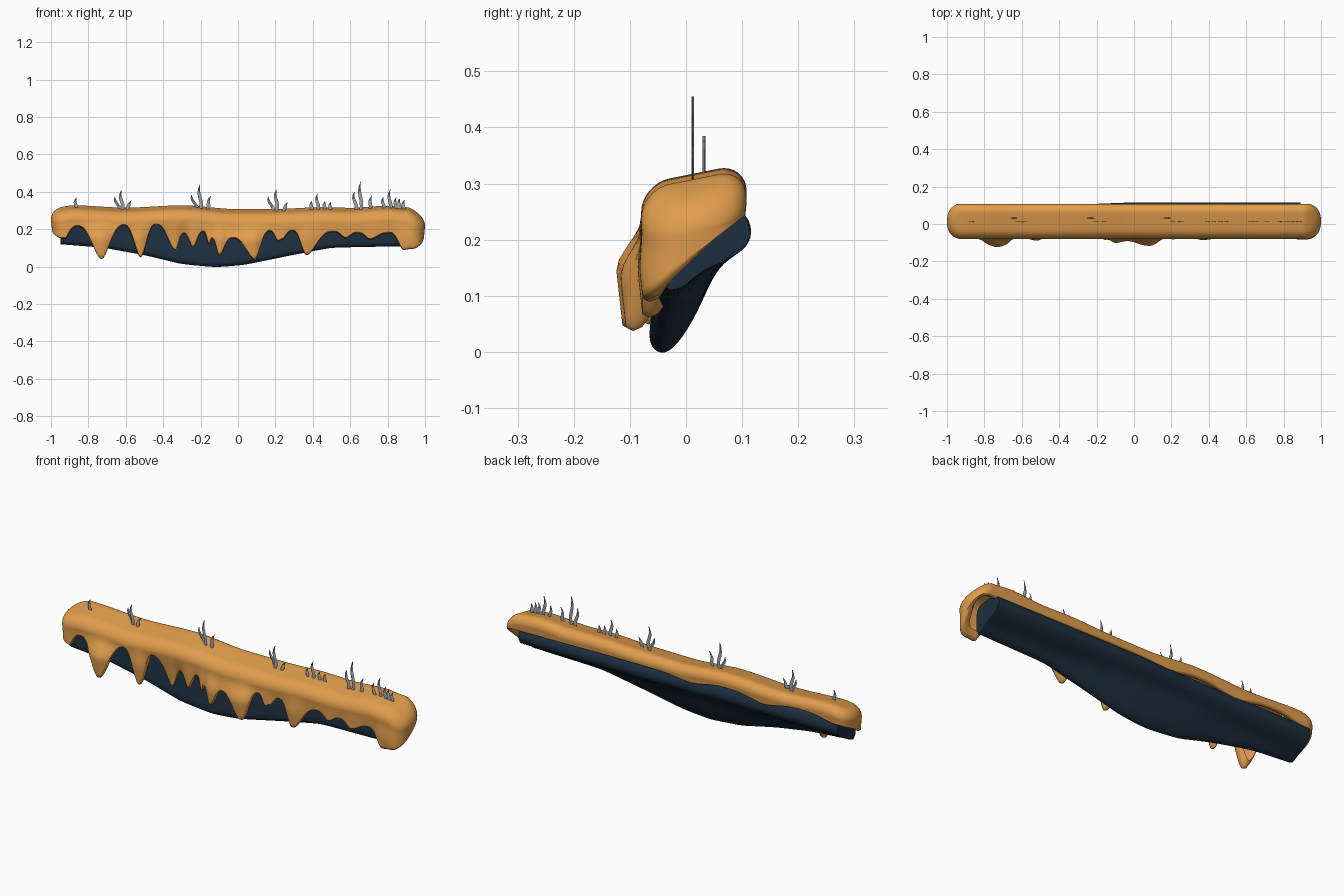
import bpy, bmesh, math

if "Cube" in bpy.data.objects:
    bpy.data.objects.remove(bpy.data.objects["Cube"])

def material(name, rgb):
    m = bpy.data.materials.new(name)
    m.diffuse_color = (*rgb, 1)
    m.use_nodes = True
    m.node_tree.nodes["Principled BSDF"].inputs["Base Color"].default_value = m.diffuse_color
    return m

ORANGE = material("amber cover", (0.76, 0.34, 0.075))
NAVY = material("navy rock", (0.0125, 0.028, 0.050))
SLATE = material("grey grass", (0.36, 0.39, 0.42))

def finish(bm, name, mat, smooth=True, angle=50):
    bmesh.ops.recalc_face_normals(bm, faces=bm.faces)
    me = bpy.data.meshes.new(name)
    bm.to_mesh(me)
    bm.free()
    me.materials.append(mat)
    ob = bpy.data.objects.new(name, me)
    bpy.context.collection.objects.link(ob)
    if smooth:
        bpy.context.view_layer.objects.active = ob
        ob.select_set(True)
        bpy.ops.object.shade_smooth_by_angle(angle=math.radians(angle))
        ob.select_set(False)
    return ob

def ease(keys, x, drip=False):
    """Smooth interpolation through (x, z) keys; drip=True makes wide arches and narrow tips."""
    if x <= keys[0][0]:
        return keys[0][1]
    for (x0, z0), (x1, z1) in zip(keys, keys[1:]):
        if x <= x1:
            t = (x - x0) / (x1 - x0)
            if drip and z1 < z0:
                t = t ** 1.35
            elif drip:
                t = 1 - (1 - t) ** 1.35
            return z0 + (z1 - z0) * t * t * (3 - 2 * t)
    return keys[-1][1]

# Lower edge of the cover: alternating arches and drip tips
FRONT = [(-.945, .12), (-.86, .215), (-.73, .042), (-.61, .22), (-.52, .05), (-.44, .225),
         (-.335, .088), (-.29, .178), (-.24, .105), (-.185, .187), (-.155, .12), (-.14, .15),
         (-.10, .06), (-.03, .152), (.09, .038), (.17, .19), (.215, .135), (.235, .145),
         (.29, .192), (.365, .062), (.51, .187), (.575, .152), (.64, .18), (.705, .145),
         (.81, .18), (.885, .09), (.93, .095)]
BACK = [(-.93, .24), (-.75, .265), (-.52, .235), (-.32, .262), (-.1, .235), (.1, .25), (.93, .24)]
TOP = [(-1, .31), (-.88, .325), (-.6, .313), (-.3, .325), (0, .305), (.2, .306), (.45, .315),
       (.6, .312), (.8, .323), (.9, .315), (1, .275)]
# Outward swelling of the front: (x, amount, width)
SWELL = [(-.73, .036, .12), (-.1, .012, .06), (.06, .03, .11), (-.33, -.015, .07)]

YC, HALF, SPINE, R = .014, .094, .92, .05

# Outline walked around: front, right end, back, left end
N, K = 340, 28
outline = [(-SPINE + 2 * SPINE * i / N, -1.0) for i in range(N)]
def cap(sign, a0):
    pts = []
    for i in range(K):
        a = a0 + math.pi * i / K
        c, s = math.cos(a), math.sin(a)
        pts.append((sign * (SPINE + .08 * abs(c) ** .88), math.copysign(abs(s) ** .88, s)))
    return pts
outline += cap(1, -math.pi / 2)
outline += [(SPINE - 2 * SPINE * i / N, 1.0) for i in range(N)]
outline += cap(-1, math.pi / 2)

def column(px, s):
    """One strip of the cover from inner lip, over the edge and shoulder, to the spine."""
    cx = max(-SPINE, min(SPINE, px))
    end = abs(px) > SPINE
    u = (s + 1) / 2
    if end:
        side = ease(FRONT, math.copysign(SPINE, px), True)
        edge = side + (.24 - side) * u
    else:
        edge = ease(FRONT, px, True) if s < 0 else ease(BACK, px, True)
    swell = sum(a * math.exp(-((px - c) / w) ** 2) for c, a, w in SWELL) if s < 0 else 0
    if s < 0:
        swell += .12 * max(0, .2 - edge) * (-s)      # each drip is a little fuller

    def point(inset, z):
        k = max(0, 1 - inset / HALF)
        return (cx + (px - cx) * k, YC + s * HALF * k, z)

    def top(inset):
        x, y, _ = point(inset, 0)
        return ease(TOP, x) + .2 * (y - .05)

    zs = top(0) - R
    def wall(z):
        d = max(0, zs - z)
        t = min(1, d / .1)
        return (.02 * d / .18 if s < .5 else .01 * t) - swell * t * t * (3 - 2 * t)

    low = wall(edge)
    out = [point(low + .045, edge + .03), point(low + .028, edge + .006),
           point(low + .012, edge - .001)]
    for i in range(10):
        t = i / 10
        z = edge + .005 + (zs - edge - .005) * t
        out.append(point(wall(z), z))
    for i in range(9):
        a = math.pi / 2 * i / 8
        e = R * (1 - math.cos(a))
        out.append(point(e, top(e) - R + R * math.sin(a)))
    for e in (.065, .08, HALF):
        out.append(point(e, top(e)))
    return out

# Dripping cover
bm = bmesh.new()
cols = [[bm.verts.new(p) for p in column(*o)] for o in outline]
for a, b in zip(cols, cols[1:] + cols[:1]):
    for i in range(len(a) - 1):
        bm.faces.new((a[i], b[i], b[i + 1], a[i + 1]))
bmesh.ops.remove_doubles(bm, verts=bm.verts, dist=.0004)
finish(bm, "dripping_cover", ORANGE, angle=60)

# Rock body: one cross-section lofted along x, deepest left of the middle
BELLY = [(-.95, .116), (-.72, .098), (-.5, .058), (-.3, .01), (-.12, -.007), (.03, .005),
         (.3, .06), (.5, .098), (.9, .106)]
def belly(x):
    for (x0, z0), (x1, z1) in zip(BELLY, BELLY[1:]):
        if x <= x1 + 1e-6:
            return z0 + (z1 - z0) * (x - x0) / (x1 - x0)
bm = bmesh.new()
rings = []
for i in range(38):
    x = -.95 + 1.84 * i / 37
    zb = belly(x)
    bk = .01 * max(0, min(1, x * 4 + 1))
    f = .018 * min(1, max(0, zb) / .1)               # shallow parts sit further back
    sec = [(.08, .262), (.1 + bk, .245), (.11 + bk, .21), (.095 + bk, .18), (.055, .155),
           (.022, min(.14, zb + .075)), (-.018 + f, zb + .012), (-.045 + f, zb - .002),
           (-.068 + f, zb + .018), (-.063 + f, zb + .06), (-.045, .2), (-.04, .262)]
    rings.append([bm.verts.new((x, y, z)) for y, z in sec])
for a, b in zip(rings, rings[1:]):
    for j in range(len(a)):
        k = (j + 1) % len(a)
        bm.faces.new((a[j], b[j], b[k], a[k]))
crease = bm.edges.layers.float.new("crease_edge")
for ring in (rings[0], rings[-1]):
    f = bm.faces.new(ring)
    for e in f.edges:
        e[crease] = .9
rock = finish(bm, "rock_body", NAVY)
sub = rock.modifiers.new("rounding", "SUBSURF")
sub.levels = sub.render_levels = 2

# Grass blades: (base x, tip z, sideways lean, y)
BLADES = [(-.87, .37, .005, .012),
          (-.62, .41, -.005, .012), (-.63, .375, -.03, .032), (-.6, .355, .03, .012),
          (-.2, .44, -.005, .012), (-.215, .385, -.035, .032), (-.17, .38, .025, .012),
          (.205, .415, 0, .012), (.19, .375, -.03, .032), (.24, .345, .025, .012),
          (.39, .352, .005, .012), (.425, .392, 0, .012), (.46, .35, .005, .012),
          (.49, .345, .005, .012),
          (.655, .455, 0, .012), (.63, .4, -.01, .012), (.7, .38, .015, .012),
          (.78, .372, -.005, .012), (.81, .412, .003, .012), (.84, .37, .005, .012),
          (.86, .366, .005, .012), (.88, .355, .008, .012)]
bm = bmesh.new()
for x, tip, lean, y in BLADES:
    h, rows = tip - .295, []
    for i in range(7):
        t = i / 6
        w = .0105 * (.75 + .55 * t - 1.3 * t ** 3) + .0003
        cx = x + lean * t + .006 * math.sin(t * 6.5) * min(1, h / .1)
        z = .295 + h * t
        rows.append([bm.verts.new(p) for p in
                     ((cx - w, y, z), (cx, y - .0025, z), (cx + w, y, z), (cx, y + .0025, z))])
    for a, b in zip(rows, rows[1:]):
        for j in range(4):
            k = (j + 1) % 4
            bm.faces.new((a[j], a[k], b[k], b[j]))
    bm.faces.new(rows[0])
    bm.faces.new(rows[-1])
finish(bm, "grass_blades", SLATE, smooth=False)
